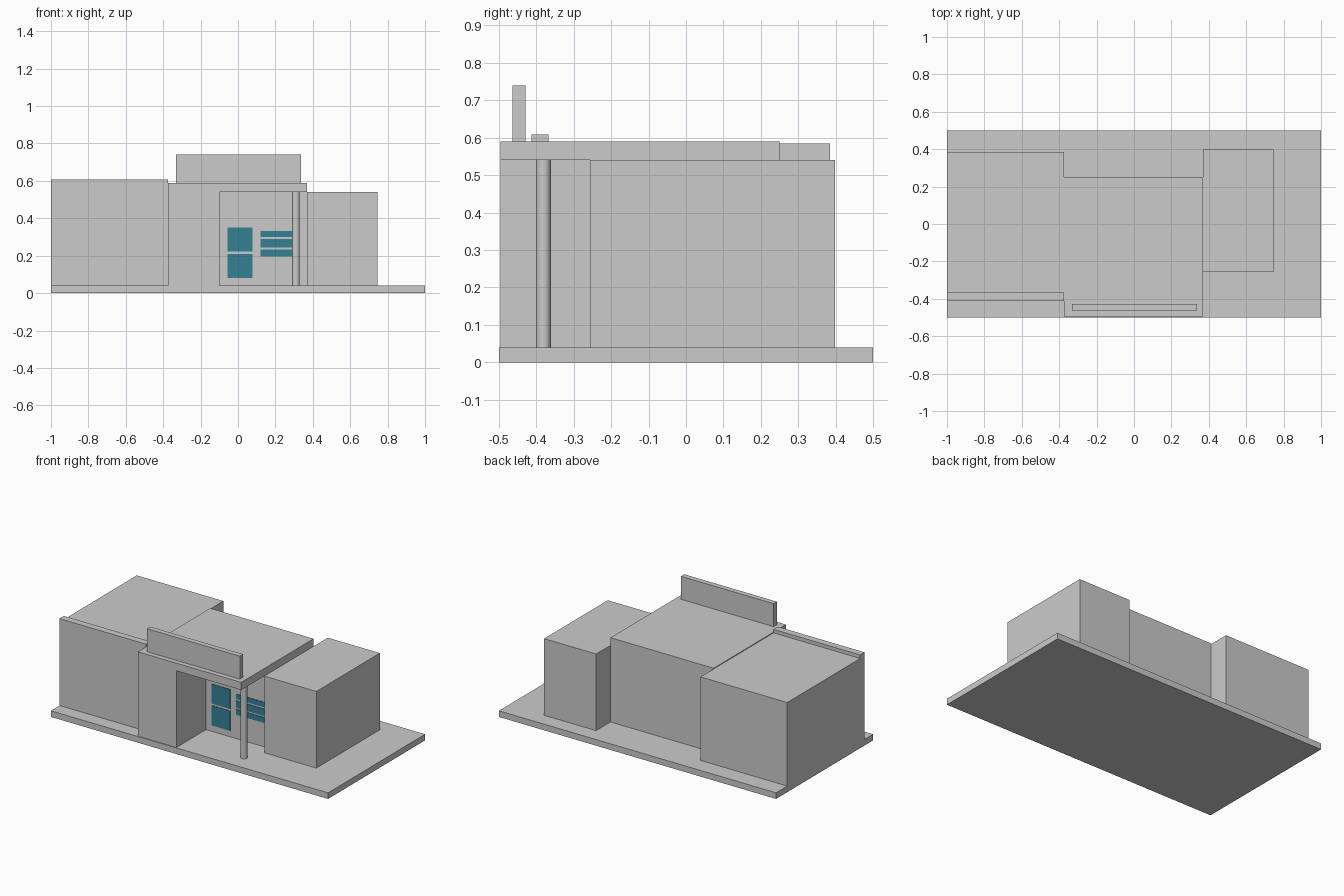
import bpy, bmesh, math

if "Cube" in bpy.data.objects:
    bpy.data.objects.remove(bpy.data.objects["Cube"])


def finish(name, bm, mat=None):
    bmesh.ops.recalc_face_normals(bm, faces=bm.faces[:])
    me = bpy.data.meshes.new(name)
    bm.to_mesh(me)
    bm.free()
    ob = bpy.data.objects.new(name, me)
    bpy.context.collection.objects.link(ob)
    if mat:
        me.materials.append(mat)
    return ob


def prism(name, outline, z0, z1, mat=None):
    """Extrude a plan outline from z0 up to z1."""
    bm = bmesh.new()
    face = bm.faces.new([bm.verts.new((x, y, z0)) for x, y in outline])
    ext = bmesh.ops.extrude_face_region(bm, geom=[face])
    top = [v for v in ext["geom"] if isinstance(v, bmesh.types.BMVert)]
    bmesh.ops.translate(bm, verts=top, vec=(0, 0, z1 - z0))
    return finish(name, bm, mat)


def box(name, x0, x1, y0, y1, z0, z1, mat=None):
    return prism(name, [(x0, y0), (x1, y0), (x1, y1), (x0, y1)], z0, z1, mat)


glass = bpy.data.materials.new("blue_glass")
glass.diffuse_color = (0.035, 0.22, 0.30, 1)
glass.use_nodes = True
glass.node_tree.nodes["Principled BSDF"].inputs["Base Color"].default_value = glass.diffuse_color

FLOOR, CEIL, ROOF = 0.04, 0.54, 0.59
FRONT, RECESS = -0.495, -0.19

# Ground slab
box("base_slab", -1, 1, -0.5, 0.5, 0, FLOOR)

# Left wing with a low front parapet
box("left_wing", -1, -0.375, -0.41, 0.385, FLOOR, 0.585)
box("left_parapet", -1, -0.375, -0.412, -0.367, 0.585, 0.608)

# Centre hall with the entrance recess cut out of its plan
prism("centre_hall", [(-0.375, FRONT), (-0.098, FRONT), (-0.098, RECESS),
                      (0.37, RECESS), (0.37, 0.25), (-0.375, 0.25)], FLOOR, CEIL)
box("centre_roof", -0.375, 0.37, FRONT, 0.25, CEIL, ROOF)

# Right wing
box("right_wing", 0.37, 0.745, -0.257, 0.398, FLOOR, CEIL)

# Blank sign board on the roof
box("sign_board", -0.332, 0.337, -0.463, -0.429, ROOF, 0.74)

# Round porch column
bm = bmesh.new()
bmesh.ops.create_cone(bm, cap_ends=True, segments=32, radius1=0.02, radius2=0.02,
                      depth=CEIL - FLOOR)
bmesh.ops.translate(bm, verts=bm.verts[:], vec=(0.31, -0.381, (CEIL + FLOOR) / 2))
column = finish("porch_column", bm)
bpy.context.view_layer.objects.active = column
column.select_set(True)
bpy.ops.object.shade_smooth_by_angle(angle=math.radians(40))

# Glass door panes and window strips on the recess wall
for i, (z0, z1) in enumerate([(0.08, 0.21), (0.223, 0.35)]):
    box(f"door_pane_{i + 1}", -0.055, 0.078, RECESS - 0.003, RECESS + 0.003, z0, z1, glass)
for i, (z0, z1) in enumerate([(0.197, 0.233), (0.243, 0.288), (0.299, 0.332)]):
    box(f"window_strip_{i + 1}", 0.12, 0.33, RECESS - 0.003, RECESS + 0.003, z0, z1, glass)
